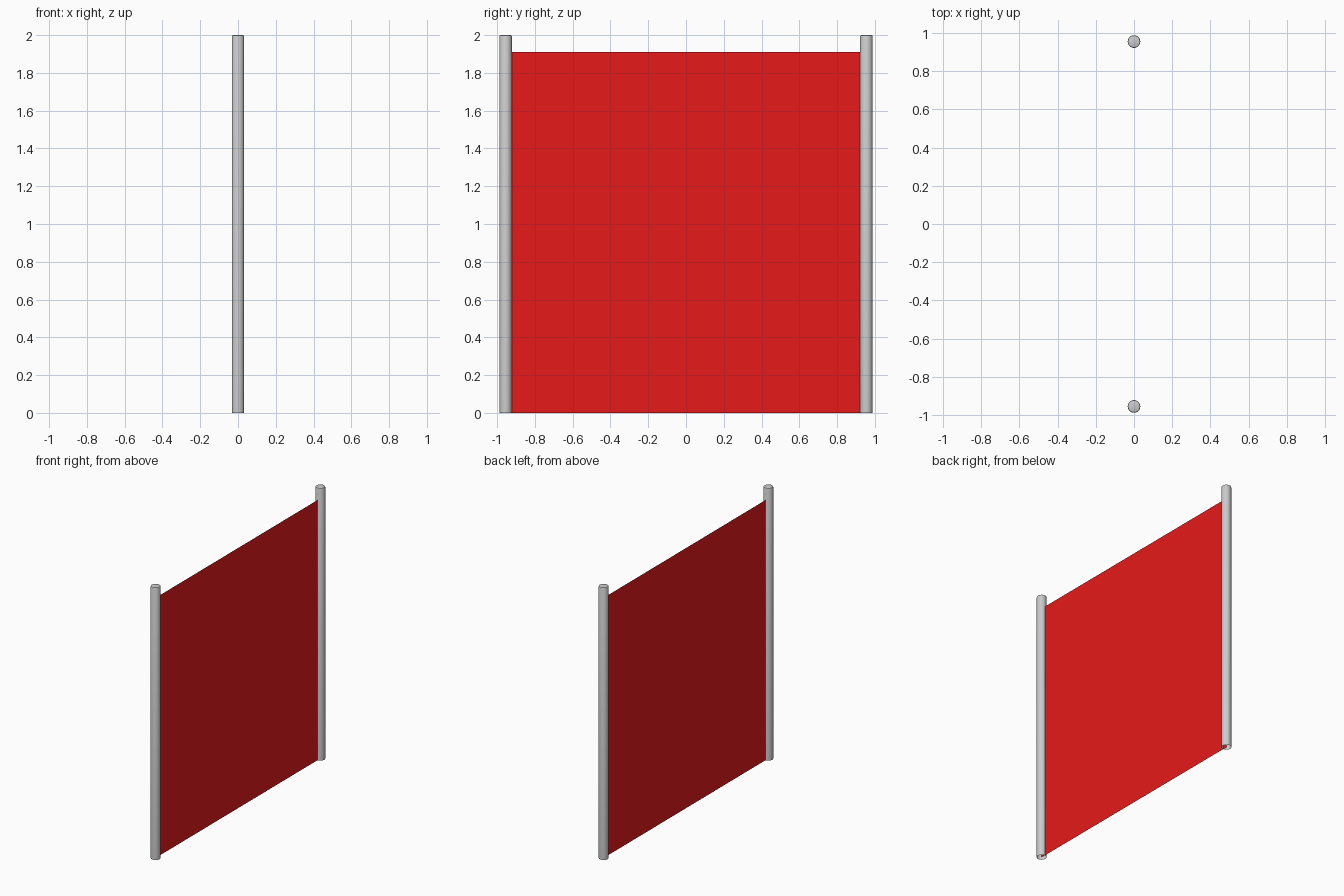
import bpy, bmesh, math

if "Cube" in bpy.data.objects:
    bpy.data.objects.remove(bpy.data.objects["Cube"])

HALF = 0.955      # post centre distance from the middle
RADIUS = 0.033
BEVEL = 0.007


def make_object(name, bm):
    mesh = bpy.data.meshes.new(name)
    bm.to_mesh(mesh)
    bm.free()
    obj = bpy.data.objects.new(name, mesh)
    bpy.context.collection.objects.link(obj)
    return obj


def make_post(name, y):
    # Tube with a softened, closed top and an open foot
    bm = bmesh.new()
    bmesh.ops.create_cone(bm, cap_ends=True, segments=32,
                          radius1=RADIUS, radius2=RADIUS, depth=2)
    bmesh.ops.translate(bm, verts=bm.verts, vec=(0, y, 1))
    foot = [f for f in bm.faces if f.normal.z < -0.9]
    bmesh.ops.delete(bm, geom=foot, context='FACES_ONLY')
    rim = [e for e in bm.edges if all(v.co.z > 1.99 for v in e.verts)]
    bmesh.ops.bevel(bm, geom=rim, offset=BEVEL, segments=2, profile=0.5,
                    affect='EDGES')
    post = make_object(name, bm)
    bpy.ops.object.select_all(action='DESELECT')
    post.select_set(True)
    bpy.context.view_layer.objects.active = post
    bpy.ops.object.shade_smooth_by_angle(angle=math.radians(40))


# Two posts
make_post("left_post", -HALF)
make_post("right_post", HALF)

# Thin square sheet stretched between the post centres
bm = bmesh.new()
corners = [(-HALF, 0), (HALF, 0), (HALF, 2 * HALF), (-HALF, 2 * HALF)]
bm.faces.new([bm.verts.new((0, y, z)) for y, z in corners])
sheet = make_object("banner_sheet", bm)
red = bpy.data.materials.new("red_cloth")
red.diffuse_color = (0.8, 0.01, 0.01, 1)
red.use_nodes = True
red.node_tree.nodes["Principled BSDF"].inputs["Base Color"].default_value = red.diffuse_color
sheet.data.materials.append(red)
